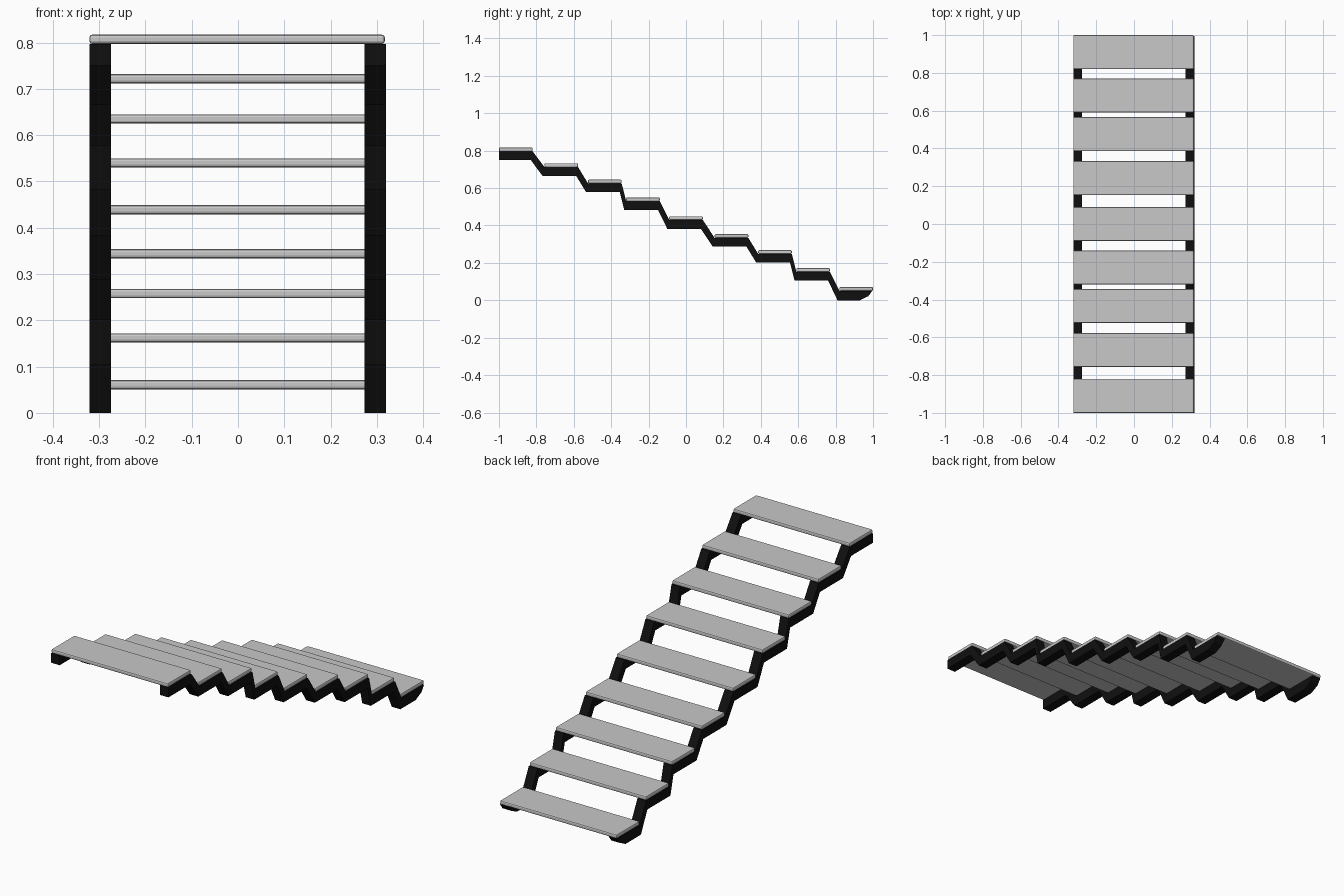
import bpy, bmesh

if "Cube" in bpy.data.objects:
    bpy.data.objects.remove(bpy.data.objects["Cube"])

def material(name, rgb):
    m = bpy.data.materials.new(name)
    m.diffuse_color = (*rgb, 1)
    m.use_nodes = True
    m.node_tree.nodes["Principled BSDF"].inputs["Base Color"].default_value = m.diffuse_color
    return m

GREY = material("light_grey", (0.58, 0.58, 0.58))
BLACK = material("black", (0.005, 0.005, 0.005))

# Tread centres along y and heights of their top faces, highest first
STEPS = [(-0.91, 0.817), (-0.667, 0.732), (-0.434, 0.645), (-0.23, 0.55), (0.0, 0.449),
         (0.243, 0.354), (0.476, 0.268), (0.68, 0.172), (0.91, 0.071)]
HALF = 0.09      # half tread depth
THICK = 0.02     # tread thickness
BEAM = 0.047     # stringer height
SHIFT = 0.01     # underside corners sit slightly forward


def finish(bm, name, mat):
    bmesh.ops.recalc_face_normals(bm, faces=bm.faces)
    mesh = bpy.data.meshes.new(name)
    bm.to_mesh(mesh)
    bm.free()
    mesh.materials.append(mat)
    ob = bpy.data.objects.new(name, mesh)
    bpy.context.collection.objects.link(ob)
    return ob


def tread(i, y, top):
    # Slab with softly rounded edges
    bm = bmesh.new()
    bmesh.ops.create_cube(bm, size=1)
    bmesh.ops.scale(bm, vec=(0.638, 2 * HALF, THICK), verts=bm.verts)
    bmesh.ops.translate(bm, vec=(-0.002, y, top - THICK / 2), verts=bm.verts)
    bmesh.ops.bevel(bm, geom=bm.edges[:], offset=0.006, segments=2,
                    profile=0.5, affect='EDGES')
    finish(bm, f"tread_{i + 1}", GREY)


def stringer(name, x0, x1):
    # Zigzag beam following the undersides of the treads
    upper, lower = [], []
    last = len(STEPS) - 1
    for i, (y, top) in enumerate(STEPS):
        z = top - THICK
        front, back = y - HALF, y + HALF
        upper += [(front, z), (back - (0.004 if i == last else 0), z)]
        lower.append((front - (SHIFT if i else 0), z - BEAM))
        if i < last:
            lower.append((back - SHIFT, z - BEAM))
        else:
            # Clipped toe at the foot
            lower += [(0.93, 0.0), (0.975, 0.022)]
    # The foot rests on the ground
    lower[-3] = (lower[-3][0], 0.0)
    bm = bmesh.new()
    rings = [[bm.verts.new((x, y, z)) for y, z in pts]
             for x in (x0, x1) for pts in (upper, lower)]
    (ua, la, ub, lb) = rings
    outline_a = ua + la[::-1]
    outline_b = ub + lb[::-1]
    bm.faces.new(outline_a)
    bm.faces.new(outline_b[::-1])
    n = len(outline_a)
    for k in range(n):
        j = (k + 1) % n
        bm.faces.new((outline_a[k], outline_b[k], outline_b[j], outline_a[j]))
    finish(bm, name, BLACK)


for i, (y, top) in enumerate(STEPS):
    tread(i, y, top)
stringer("left_stringer", -0.321, -0.274)
stringer("right_stringer", 0.273, 0.32)
